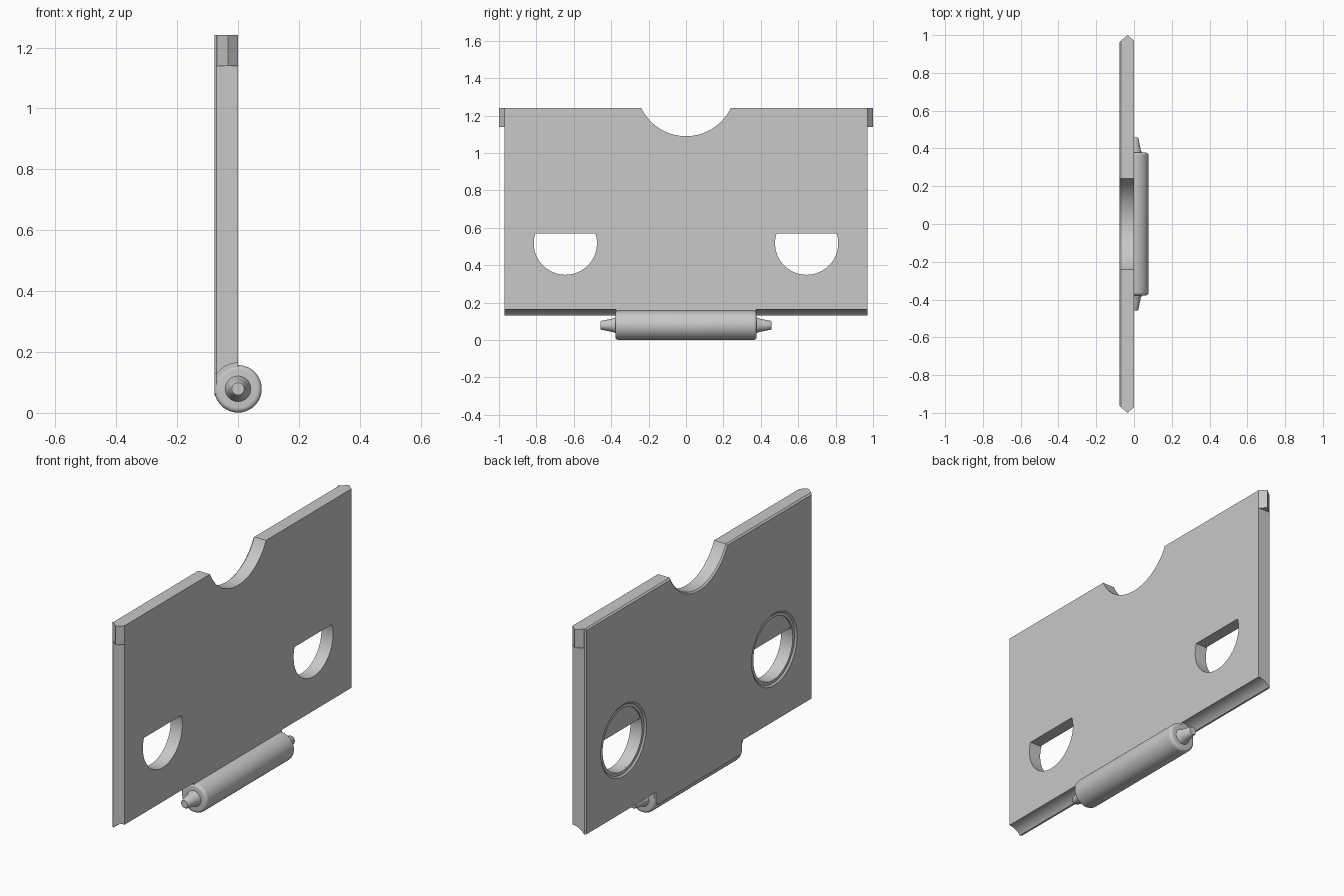
import bpy, bmesh
from math import sin, cos, pi, asin, radians

if "Cube" in bpy.data.objects:
    bpy.data.objects.remove(bpy.data.objects["Cube"])

grey = bpy.data.materials.new("plain_grey")
grey.use_nodes = True
grey.diffuse_color = (0.58, 0.58, 0.58, 1)
grey.node_tree.nodes["Principled BSDF"].inputs["Base Color"].default_value = (0.58, 0.58, 0.58, 1)

TOP, WIDE, BACK, CHAMFER = 1.242, 0.97, -0.078, 0.008
STEM, AXIS_Z = 0.375, 0.079


def loft(name, rings):
    """Closed solid skinned through rings that have equal point counts."""
    bm = bmesh.new()
    loops = [[bm.verts.new(p) for p in ring] for ring in rings]
    n = len(loops[0])
    for a, b in zip(loops, loops[1:]):
        for i in range(n):
            j = (i + 1) % n
            bm.faces.new((a[i], a[j], b[j], b[i]))
    bm.faces.new(loops[0])
    bm.faces.new(loops[-1])
    bmesh.ops.recalc_face_normals(bm, faces=bm.faces)
    mesh = bpy.data.meshes.new(name)
    bm.to_mesh(mesh)
    bm.free()
    obj = bpy.data.objects.new(name, mesh)
    bpy.context.collection.objects.link(obj)
    mesh.materials.append(grey)
    return obj


def turned(name, profile, axis, centre, n=64):
    """Round solid from (radius, position) pairs along the x or y axis."""
    rings = []
    for r, t in profile:
        ring = []
        for i in range(n):
            a = 2 * pi * i / n
            u, v = centre[0] + r * cos(a), centre[1] + r * sin(a)
            ring.append((t, u, v) if axis == "x" else (u, t, v))
        rings.append(ring)
    return loft(name, rings)


def smooth(obj):
    bpy.ops.object.select_all(action="DESELECT")
    obj.select_set(True)
    bpy.context.view_layer.objects.active = obj
    bpy.ops.object.shade_smooth_by_angle(angle=radians(30))


def cut(obj, cutter):
    cutter.hide_render = True
    mod = obj.modifiers.new("cut", "BOOLEAN")
    mod.operation, mod.solver, mod.object = "DIFFERENCE", "EXACT", cutter
    bpy.context.view_layer.objects.active = obj
    bpy.ops.object.modifier_apply(modifier=mod.name)
    bpy.data.objects.remove(cutter)


# Plate with a stem at the bottom and a chamfered rear rim
def outline(x, d):
    half = [(WIDE - d, TOP - d), (WIDE - d, 0.13), (STEM - d, 0.13),
            (STEM - d, 0.075), (STEM - 0.025, 0.05 + d)]
    return [(x, y, z) for y, z in half] + [(x, -y, z) for y, z in reversed(half)]


plate = loft("plate", [outline(0, 0), outline(BACK + CHAMFER, 0), outline(BACK, CHAMFER)])

# Finger notch in the top edge
cut(plate, turned("notch_cutter", [(0.265, 0.05), (0.265, BACK + CHAMFER), (0.285, BACK - 0.012)],
                  "x", (0, 1.355), 128))

HOLE_Y, HOLE_Z, HOLE_R, FLAT = 0.645, 0.518, 0.169, 0.053
for side in (-1, 1):
    # Concave clearance beside the hinge barrel
    cut(plate, turned("clearance_cutter", [(0.085, side * STEM), (0.085, side * 1.1)],
                      "y", (0, AXIS_Z), 96))
    # Flat-topped through hole
    start = asin(FLAT / HOLE_R)
    angles = [pi - start + (pi + 2 * start) * i / 48 for i in range(49)]
    rings = [[(x, side * HOLE_Y + HOLE_R * cos(a), HOLE_Z + HOLE_R * sin(a)) for a in angles]
             for x in (0.05, -0.12)]
    cut(plate, loft("hole_cutter", rings))
    # Stepped round recess on the rear
    cut(plate, turned("recess_cutter", [(HOLE_R, -0.064), (HOLE_R, -0.07), (0.185, -0.07),
                                        (0.195, BACK), (0.195, -0.1)],
                      "x", (side * HOLE_Y, HOLE_Z)))
    # Pointed corner tab
    shape = [(0, WIDE), (-0.033, 1), (BACK, WIDE - CHAMFER), (BACK + CHAMFER, WIDE)]
    loft("left_tab" if side < 0 else "right_tab",
         [[(x, side * y, z) for x, y in shape] for z in (1.14, TOP)])
    # Tapered hinge pin
    pin = turned("hinge_pin", [(0.042, side * 0.36), (0.042, side * 0.378), (0.036, side * 0.39),
                               (0.032, side * 0.41), (0.024, side * 0.452), (0.02, side * 0.458)],
                 "y", (0, AXIS_Z), 48)
    smooth(pin)
smooth(plate)

# Hinge barrel with rounded ends
ends = [(0.062 + 0.016 * sin(a), 0.362 + 0.016 * cos(a)) for a in (pi * i / 12 for i in range(7))]
barrel = turned("hinge_barrel", ends + [(r, -y) for r, y in reversed(ends)], "y", (0, AXIS_Z), 96)
smooth(barrel)
